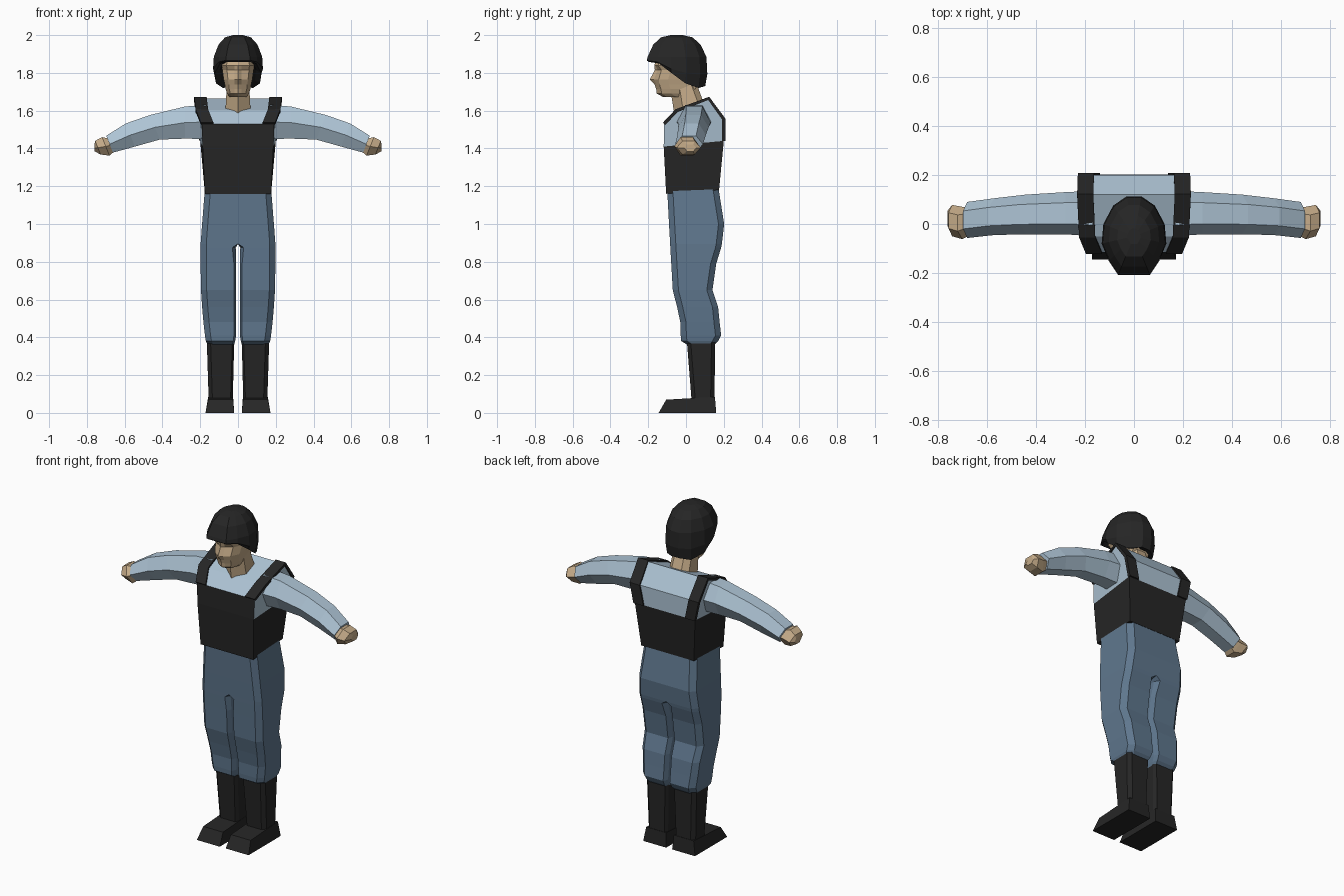
import bpy, bmesh, math

if "Cube" in bpy.data.objects:
    bpy.data.objects.remove(bpy.data.objects["Cube"])


def material(name, rgb):
    m = bpy.data.materials.new(name)
    m.diffuse_color = (*rgb, 1)
    m.use_nodes = True
    m.node_tree.nodes["Principled BSDF"].inputs["Base Color"].default_value = m.diffuse_color
    return m


BLACK = material("black gear", (0.019, 0.019, 0.019))
SHIRT = material("light blue shirt", (0.42, 0.55, 0.66))
PANTS = material("blue trousers", (0.115, 0.185, 0.27))
SKIN = material("skin", (0.56, 0.41, 0.25))


def finish(name, bm, mats, mirror=False):
    bmesh.ops.recalc_face_normals(bm, faces=bm.faces)
    me = bpy.data.meshes.new(name)
    bm.to_mesh(me)
    bm.free()
    ob = bpy.data.objects.new(name, me)
    bpy.context.collection.objects.link(ob)
    for m in mats:
        me.materials.append(m)
    if mirror:
        ob.modifiers.new("mirror", 'MIRROR')
    return ob


def loft(name, rings, mat, mirror=False):
    """Skin a closed, capped tube over rings of equal point count."""
    bm = bmesh.new()
    vs = [[bm.verts.new(p) for p in r] for r in rings]
    n = len(vs[0])
    for a, b in zip(vs, vs[1:]):
        for i in range(n):
            j = (i + 1) % n
            bm.faces.new((a[i], a[j], b[j], b[i]))
    bm.faces.new(vs[0])
    bm.faces.new(vs[-1])
    return finish(name, bm, [mat], mirror)


def both(half):
    """Complete a front-to-back half outline with its mirror image."""
    return half + [(-x, y, z) for x, y, z in reversed(half) if x > 0]


# Trousers: one leg with half the hips, mirrored
def leg_ring(z, xf, xi, xo, yf, yb, c=0.03):
    return [(xf, yf, z), (xo - c, yf, z), (xo, yf + c, z), (xo, yb - c, z),
            (xo - c, yb, z), (xf, yb, z), (xi, yb - c, z), (xi, yf + c, z)]


loft("trousers", [leg_ring(*r) for r in (
    (1.19, 0, 0, .175, -.10, .172),
    (1.00, 0, 0, .19, -.09, .202),
    (.895, 0, 0, .198, -.084, .19),
    (.875, .03, .012, .198, -.083, .186),
    (.79, .022, .01, .198, -.078, .16),
    (.65, .022, .01, .196, -.07, .14),
    (.56, .022, .01, .19, -.047, .17),
    (.48, .022, .01, .183, -.03, .178),
    (.41, .022, .01, .175, -.028, .186),
    (.38, .025, .015, .17, -.025, .17),
    (.362, .03, .02, .162, .005, .152))], PANTS, True)

# Boots: shaft and foot
loft("boot_shaft", [leg_ring(.375, .03, .02, .165, .005, .155, .02),
                    leg_ring(.06, .04, .028, .155, .03, .15, .02)], BLACK, True)
loft("boot_foot", [
    [(.02, -.145, 0), (.172, -.145, 0), (.172, .16, 0), (.02, .16, 0)],
    [(.026, -.105, .07), (.158, -.105, .07), (.158, .153, .085), (.026, .153, .085)]],
    BLACK, True)

# Torso: side profile with half-width at each point, vest coloured by height
profile = [(-.105, 1.16, .175), (-.118, 1.41, .187), (-.116, 1.53, .192),
           (-.05, 1.60, .22), (.12, 1.665, .228), (.2, 1.555, .225),
           (.2, 1.44, .2), (.175, 1.18, .175)]
bm = bmesh.new()
L = [bm.verts.new((-w, y, z)) for y, z, w in profile]
R = [bm.verts.new((w, y, z)) for y, z, w in profile]
for i in range(8):
    j = (i + 1) % 8
    f = bm.faces.new((L[i], L[j], R[j], R[i]))
    f.material_index = 1 if i in (0, 1, 6, 7) else 0
for S in (L, R):
    bm.faces.new((S[0], S[1], S[6], S[7])).material_index = 1
    bm.faces.new(S[1:7])
finish("shirt_and_vest", bm, [SHIRT, BLACK])

# Shoulder straps follow the upper part of the same profile
bm = bmesh.new()
prev = None
for y, z, w in profile[2:7]:
    row = [bm.verts.new((w - .062, y, z)), bm.verts.new((w + .004, y, z))]
    if prev:
        bm.faces.new((prev[0], prev[1], row[1], row[0]))
    prev = row
strap = finish("shoulder_strap", bm, [BLACK], True)
thick = strap.modifiers.new("thickness", 'SOLIDIFY')
thick.thickness, thick.offset = .018, 0


# Arms and hands: six-sided tubes along x, ends slanted
def arm_ring(x, zt, zb, y0, y1, slant=0.4):
    zc, yc, h, r = (zt + zb) / 2, (y0 + y1) / 2, (zt - zb) / 2, (y1 - y0) / 2
    pts = []
    for dy, dz in ((-1, 0), (-.5, 1), (.5, 1), (1, 0), (.5, -1), (-.5, -1)):
        pts.append((x + slant * h * dz, yc + r * dy, zc + h * dz))
    return pts


loft("sleeve", [arm_ring(*r) for r in (
    (.17, 1.63, 1.45, -.05, .135, 0),
    (.28, 1.622, 1.452, -.042, .13, 0),
    (.44, 1.577, 1.447, -.042, .12),
    (.57, 1.532, 1.41, -.045, .105),
    (.68, 1.467, 1.378, -.057, .09))], SHIRT, True)
loft("hand", [arm_ring(*r) for r in (
    (.66, 1.45, 1.39, -.04, .07),
    (.70, 1.46, 1.362, -.062, .07),
    (.742, 1.44, 1.368, -.05, .078),
    (.76, 1.42, 1.385, -.01, .055, 0))], SKIN, True)

# Neck leans forward into the head
loft("neck", [both([(0, y0, z), (w, y0 + .05, z), (w, y1 - .03, z), (w * .5, y1, z)])
              for z, w, y0, y1 in ((1.57, .068, -.06, .12), (1.76, .058, -.09, .05))], SKIN)

# Head: rows of height, half-width, centre front, cheek front, back
loft("head", [both([(0, yc, z), (.018, yc * .4 + ys * .6 - .006, z), (w * .7, ys, z),
                    (w, ys + .05, z), (w * .8, yb, z)])
              for z, w, yc, ys, yb in (
    (1.672, .045, -.12, -.10, .0),
    (1.69, .058, -.155, -.128, .03),
    (1.715, .066, -.158, -.133, .05),
    (1.738, .07, -.166, -.14, .06),
    (1.765, .076, -.192, -.145, .07),
    (1.815, .083, -.165, -.13, .07),
    (1.84, .086, -.168, -.148, .07),
    (1.89, .08, -.15, -.13, .06))], SKIN)

# Helmet: outline with a rising lower edge, stepped in towards the crown
edge = both([(.065, -.208, 1.858), (.103, -.15, 1.85), (.132, -.08, 1.80),
             (.125, .0, 1.745), (.085, .075, 1.72), (.03, .113, 1.73)])


def helmet_ring(scale, zfun):
    return [(x * scale, -.05 + (y + .05) * scale, zfun(z)) for x, y, z in edge]


loft("helmet", [helmet_ring(.72, lambda z: z + .015),
                helmet_ring(.93, lambda z: z),
                helmet_ring(1, lambda z: max(z + .008, 1.79 + (z - 1.72) * .4)),
                helmet_ring(.97, lambda z: 1.885),
                helmet_ring(.78, lambda z: 1.95),
                helmet_ring(.52, lambda z: 1.988),
                helmet_ring(.2, lambda z: 2.0)], BLACK)
